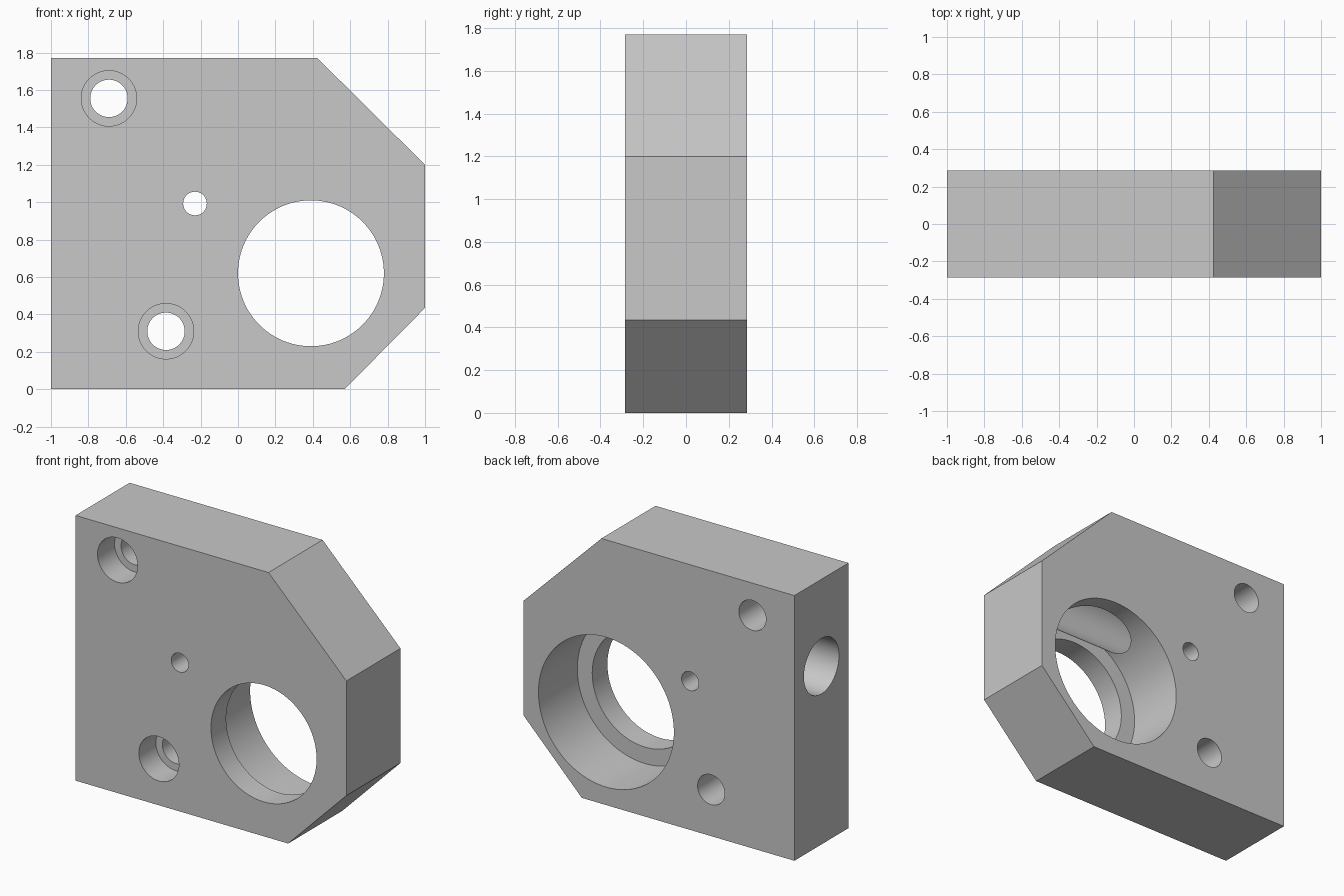
import bpy
import bmesh
from math import radians
from mathutils import Matrix

default = bpy.data.objects.get("Cube")
if default:
    bpy.data.objects.remove(default, do_unlink=True)

HALF = 0.285  # half the plate thickness

grey = bpy.data.materials.new("machined_grey")
grey.use_nodes = True
grey.diffuse_color = (0.58, 0.58, 0.58, 1)
grey.node_tree.nodes["Principled BSDF"].inputs["Base Color"].default_value = grey.diffuse_color


def add_object(name, bm):
    bmesh.ops.recalc_face_normals(bm, faces=bm.faces)
    mesh = bpy.data.meshes.new(name)
    bm.to_mesh(mesh)
    bm.free()
    mesh.materials.append(grey)
    obj = bpy.data.objects.new(name, mesh)
    bpy.context.collection.objects.link(obj)
    return obj


def drill(body, radius, start, end, centre, axis="Y"):
    """Cut a round hole along an axis between two coordinates on that axis."""
    bm = bmesh.new()
    bmesh.ops.create_cone(bm, cap_ends=True, segments=96, radius1=radius,
                          radius2=radius, depth=end - start)
    mid = (start + end) / 2
    if axis == "Y":
        place = Matrix.Translation((centre[0], mid, centre[1])) @ Matrix.Rotation(radians(90), 4, "X")
    else:
        place = Matrix.Translation((mid, centre[0], centre[1])) @ Matrix.Rotation(radians(90), 4, "Y")
    bm.transform(place)
    cutter = add_object("hole_cutter", bm)
    cutter.hide_render = True
    mod = body.modifiers.new("hole", "BOOLEAN")
    mod.operation = "DIFFERENCE"
    mod.solver = "EXACT"
    mod.object = cutter
    bpy.context.view_layer.objects.active = body
    bpy.ops.object.modifier_apply(modifier=mod.name)
    bpy.data.objects.remove(cutter, do_unlink=True)


# Plate with two chamfered corners
outline = [(-1, 0), (0.57, 0), (1, 0.435), (1, 1.2), (0.425, 1.77), (-1, 1.77)]
bm = bmesh.new()
face = bm.faces.new([bm.verts.new((x, -HALF, z)) for x, z in outline])
side = bmesh.ops.extrude_face_region(bm, geom=[face])
bmesh.ops.translate(bm, vec=(0, 2 * HALF, 0),
                    verts=[v for v in side["geom"] if isinstance(v, bmesh.types.BMVert)])
plate = add_object("mounting_block", bm)

# Stepped main bore: wide from the back, narrow lip at the front
bore = (0.39, 0.62)
drill(plate, 0.5, -0.125, 0.5, bore)
drill(plate, 0.39, -0.5, 0.2, bore)

# Counterbored bolt holes
for centre in [(-0.69, 1.555), (-0.385, 0.31)]:
    drill(plate, 0.1, -0.5, 0.5, centre)
    drill(plate, 0.148, -0.5, -0.105, centre)

# Small pin hole
drill(plate, 0.063, -0.5, 0.5, (-0.23, 0.993))

# Cross hole from the side into the main bore
drill(plate, 0.185, -1.2, 0.7, (0, 1.19), axis="X")

# Smooth bore walls, crisp edges
bpy.ops.object.select_all(action="DESELECT")
plate.select_set(True)
bpy.context.view_layer.objects.active = plate
bpy.ops.object.shade_smooth_by_angle(angle=radians(30))
